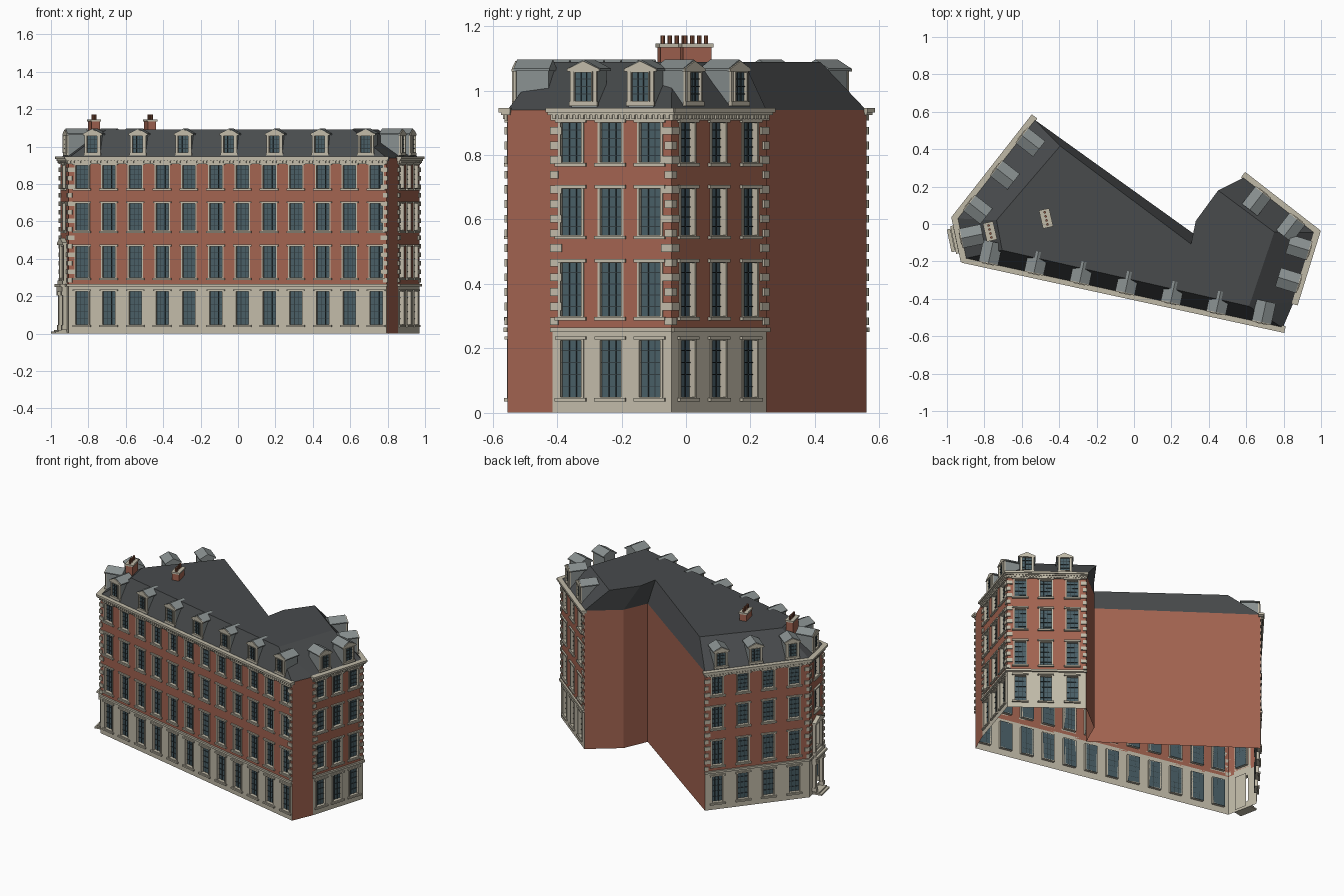
import bpy, bmesh, math
from mathutils import Vector

if "Cube" in bpy.data.objects:
    bpy.data.objects.remove(bpy.data.objects["Cube"])

COL = dict(brick=(.36, .125, .08, 1), stone=(.53, .49, .39, 1), slate=(.065, .07, .073, 1),
           lead=(.25, .28, .28, 1), glass=(.065, .11, .13, 1), dark=(.03, .045, .05, 1),
           pot=(.25, .09, .05, 1))
MATS = {}
for k, c in COL.items():
    MATS[k] = bpy.data.materials.new(k)
    MATS[k].diffuse_color = c
PARTS = {}


def part(name, mat, fix=True):
    if name not in PARTS:
        PARTS[name] = (bmesh.new(), mat, fix)
    return PARTS[name][0]


def face(bm, pts):
    bm.faces.new([bm.verts.new(p) for p in pts])


class Side:
    """Local frame of one wall: u along it, d outwards, z up."""
    def __init__(self, a, b):
        self.a = Vector((*a, 0))
        t = Vector((*b, 0)) - self.a
        self.L = t.length
        self.t = t.normalized()
        self.n = Vector((self.t.y, -self.t.x, 0))

    def p(self, u, d, z):
        return self.a + self.t * u + self.n * d + Vector((0, 0, z))

    def quad(self, bm, u0, u1, z0, z1, d=0):
        face(bm, [self.p(u0, d, z0), self.p(u1, d, z0), self.p(u1, d, z1), self.p(u0, d, z1)])

    def prism(self, bm, prof, d0, d1):
        """Extrude a (u, z) outline from depth d0 to d1."""
        lo = [bm.verts.new(self.p(u, d0, z)) for u, z in prof]
        hi = [bm.verts.new(self.p(u, d1, z)) for u, z in prof]
        n = len(prof)
        bm.faces.new(lo[::-1])
        bm.faces.new(hi)
        for i in range(n):
            bm.faces.new([lo[i], lo[(i + 1) % n], hi[(i + 1) % n], hi[i]])

    def box(self, bm, u0, u1, d0, d1, z0, z1):
        self.prism(bm, [(u0, z0), (u1, z0), (u1, z1), (u0, z1)], d0, d1)


# Footprint, counter-clockwise from the front left corner
P = [(-.905, -.185), (.795, -.555), (.855, -.415), (.97, -.045), (.59, .25),
     (.40, .10), (.33, -.06), (-.535, .56), (-.95, .03)]
BASE, EAVE, TOP = .255, .94, 1.09
ROWS = [(.043, .23), (.295, .47), (.547, .70), (.773, .905)]
W = .084


def window(s, c, z0, z1, w=W, d=-.018, fw=.008, cols=3, rows=5):
    u0, u1 = c - w / 2, c + w / 2
    s.quad(part("window_glass", "glass", False), u0, u1, z0, z1, d)
    fr = part("window_frames", "stone")
    for a, b in ((u0, u0 + fw), (u1 - fw, u1)):
        s.box(fr, a, b, d, .004 if d < 0 else d + .008, z0, z1)
    for a, b in ((z0, z0 + fw * .7), (z1 - fw * .7, z1)):
        s.box(fr, u0, u1, d, .004 if d < 0 else d + .008, a, b)
    bars = part("glazing_bars", "dark")
    for i in range(1, cols):
        u = u0 + fw + (w - 2 * fw) * i / cols
        s.box(bars, u - .0015, u + .0015, d, d + .004, z0, z1)
    for i in range(1, rows):
        z = z0 + (z1 - z0) * i / rows
        s.box(bars, u0 + fw, u1 - fw, d, d + .004, z - .0015, z + .0015)


def facade(s, centres, door=False):
    """Wall sheet with real openings, windows, sills and lintels."""
    us = [0] + [c + k * W / 2 for c in centres for k in (-1, 1)] + [s.L]
    zs = [0, *ROWS[0], BASE] + [z for r in ROWS[1:] for z in r] + [EAVE]
    for j in range(len(zs) - 1):
        hole_row = (zs[j], zs[j + 1]) in ROWS
        bm = part("stone_ground_floor", "stone", False) if j < 3 else part("brick_walls", "brick", False)
        for i in range(len(us) - 1):
            if not (hole_row and i % 2):
                s.quad(bm, us[i], us[i + 1], zs[j], zs[j + 1])
    trim = part("sills_and_lintels", "stone")
    for c in centres:
        for k, (z0, z1) in enumerate(ROWS):
            if door and k == 0:
                continue
            window(s, c, z0, z1)
            e = W / 2 + .008
            s.box(trim, c - e, c + e, 0, .012, z0 - .008, z0 + .002)
            s.box(trim, c - e, c + e, 0, .010, z1 - .003, z1 + .007)
    # String course, cornice and dentils
    s.box(part("string_course", "stone"), -.004, s.L + .004, 0, .012, BASE - .004, BASE + .010)
    cor = part("cornice", "stone")
    s.box(cor, -.004, s.L + .004, 0, .008, .908, .925)
    s.box(cor, -.010, s.L + .010, -.01, .018, .924, .933)
    s.box(cor, -.014, s.L + .014, -.012, .025, .933, .946)
    n = int(s.L / .018)
    for i in range(n):
        u = (i + .5) * s.L / n
        s.box(part("dentils", "stone"), u - .005, u + .005, 0, .015, .912, .925)
    # Corner quoins
    q = part("quoins", "stone")
    for i in range(14):
        w = .032 if i % 2 else .020
        z = .272 + i * .0455
        s.box(q, -.006, w, 0, .007, z, z + .024)
        s.box(q, s.L - w, s.L + .006, 0, .007, z, z + .024)


def dormer(s, c):
    f, b, h = -.012, -.115, .041
    s.box(part("dormer_cheeks", "lead"), c - h, c + h, b, f, .94, 1.062)
    s.prism(part("dormer_roofs", "lead"), [(c - .053, 1.062), (c + .053, 1.062), (c + .053, 1.069),
            (c, 1.097), (c - .053, 1.069)], b - .005, f + .006)
    ped = part("dormer_pediments", "stone")
    s.prism(ped, [(c - .052, 1.060), (c + .052, 1.060), (c + .052, 1.068), (c, 1.092),
                  (c - .052, 1.068)], f, f + .012)
    s.box(ped, c - .046, c + .046, f, f + .012, .952, .966)
    for k in (-1, 1):
        s.box(ped, c + k * .036 - .007, c + k * .036 + .007, f, f + .008, .96, 1.06)
    window(s, c, .966, 1.06, .062, f + .001 + .012 - .01, .004, 3, 4)


# Facades: (start, end, window positions, dormer positions) as fractions
FACADES = [
    (0, 1, [.042 + i * .0841 for i in range(12)], [.074 + i * .1432 for i in range(7)]),
    (2, 3, [.157, .49, .82], [.257, .735]),
    (3, 4, [.165, .49, .825], [.25, .73]),
    (7, 8, [.12, .365, .61, .855], [.16, .49, .84]),
    (8, 0, [.5], [.5])]
for a, b, wins, dorms in FACADES:
    s = Side(P[a], P[b])
    facade(s, [f * s.L for f in wins], door=(a == 8))
    for f in dorms:
        dormer(s, f * s.L)

# Blank brick walls
for a, b in ((1, 2), (4, 5), (5, 6), (6, 7)):
    s = Side(P[a], P[b])
    s.quad(part("brick_walls", "brick", False), 0, s.L, 0, EAVE)

# Mansard roof with flat top (one top point shared by the cut right corner)
T = [(-.705, -.14), (.615, -.44), (.615, -.44), (.75, -.043), (.45, .18), (.33, .016),
     (.305, -.107), (-.395, .417), (-.735, .02)]
bm = part("mansard_roof", "slate", False)
E = [bm.verts.new((*p, EAVE)) for p in P]
R = [bm.verts.new((*p, TOP)) for i, p in enumerate(T) if i != 2]
R.insert(2, R[1])
for i in range(9):
    j = (i + 1) % 9
    bm.faces.new([E[i], E[j], R[j]] + ([R[i]] if R[i] is not R[j] else []))
bm.faces.new([r for i, r in enumerate(R) if i != 2])

# Chimneys with capped tops and pots
for x, y in ((-.77, -.04), (-.47, .03)):
    ang = math.radians(-77)
    t = Vector((math.cos(ang), math.sin(ang), 0))
    c = Vector((x, y, 0))
    a, b = c - t * .045, c + t * .045
    s = Side(a[:2], b[:2])
    s.box(part("chimney_stacks", "brick"), 0, s.L, -.023, .023, .98, 1.135)
    s.box(part("chimney_caps", "stone"), -.005, s.L + .005, -.028, .028, 1.135, 1.146)
    for i in range(4):
        o = s.p(.012 + i * .022, 0, 0)
        ring = [(.012 + i * .022 + .007 * math.cos(k * math.pi / 4),
                 .007 * math.sin(k * math.pi / 4)) for k in range(8)]
        pb = part("chimney_pots", "pot")
        lo = [pb.verts.new(s.p(u, d, 1.146)) for u, d in ring]
        hi = [pb.verts.new(s.p(u, d, 1.172)) for u, d in ring]
        pb.faces.new(hi)
        pb.faces.new(lo[::-1])
        for k in range(8):
            pb.faces.new([lo[k], lo[(k + 1) % 8], hi[(k + 1) % 8], hi[k]])

# Corner entrance: arched door, pilasters, canopy, steps and framed window above
s = Side(P[8], P[0])
c = s.L / 2
z0, z1 = ROWS[0]
s.quad(part("door_backing", "stone"), c - W / 2, c + W / 2, 0, z1, -.02)
arch = [(c - .032, .02), (c + .032, .02)] + [
    (c + .032 * math.cos(k * math.pi / 8), .165 + .032 * math.sin(k * math.pi / 8)) for k in range(9)]
s.prism(part("arched_door", "glass"), arch, -.019, -.012)
s.box(part("door_bars", "dark"), c - .002, c + .002, -.012, -.008, .02, .197)
s.box(part("door_bars", "dark"), c - .032, c + .032, -.012, -.008, .162, .168)
d = part("entrance_surround", "stone")
for k in (-1, 1):
    u = c + k * .054
    s.box(d, u - .010, u + .010, 0, .022, .02, .215)
    s.box(d, u - .013, u + .013, 0, .028, .02, .045)
    s.box(d, u - .013, u + .013, 0, .030, .205, .225)
    s.box(d, u - .008, u + .008, 0, .018, .285, .475)
s.box(d, c - .070, c + .070, 0, .028, .225, .25)
s.box(d, c - .076, c + .076, 0, .040, .25, .264)
s.box(d, c - .066, c + .066, 0, .024, .264, .285)
s.box(d, c - .068, c + .068, 0, .026, .475, .486)
s.prism(d, [(c - .068, .486), (c + .068, .486), (c, .512)], 0, .026)
st = part("entrance_steps", "stone")
s.box(st, c - .062, c + .062, 0, .062, 0, .010)
s.box(st, c - .055, c + .055, 0, .045, .010, .020)

# Turn every collected part into an object
for name, (bm, mat, fix) in PARTS.items():
    if fix:
        bmesh.ops.recalc_face_normals(bm, faces=bm.faces[:])
    else:
        bmesh.ops.remove_doubles(bm, verts=bm.verts[:], dist=1e-5)
    me = bpy.data.meshes.new(name)
    bm.to_mesh(me)
    bm.free()
    me.materials.append(MATS[mat])
    bpy.context.collection.objects.link(bpy.data.objects.new(name, me))

for m in bpy.data.materials:
    if m.users and not m.is_grease_pencil:
        m.use_nodes = True
        m.node_tree.nodes["Principled BSDF"].inputs["Base Color"].default_value = m.diffuse_color
